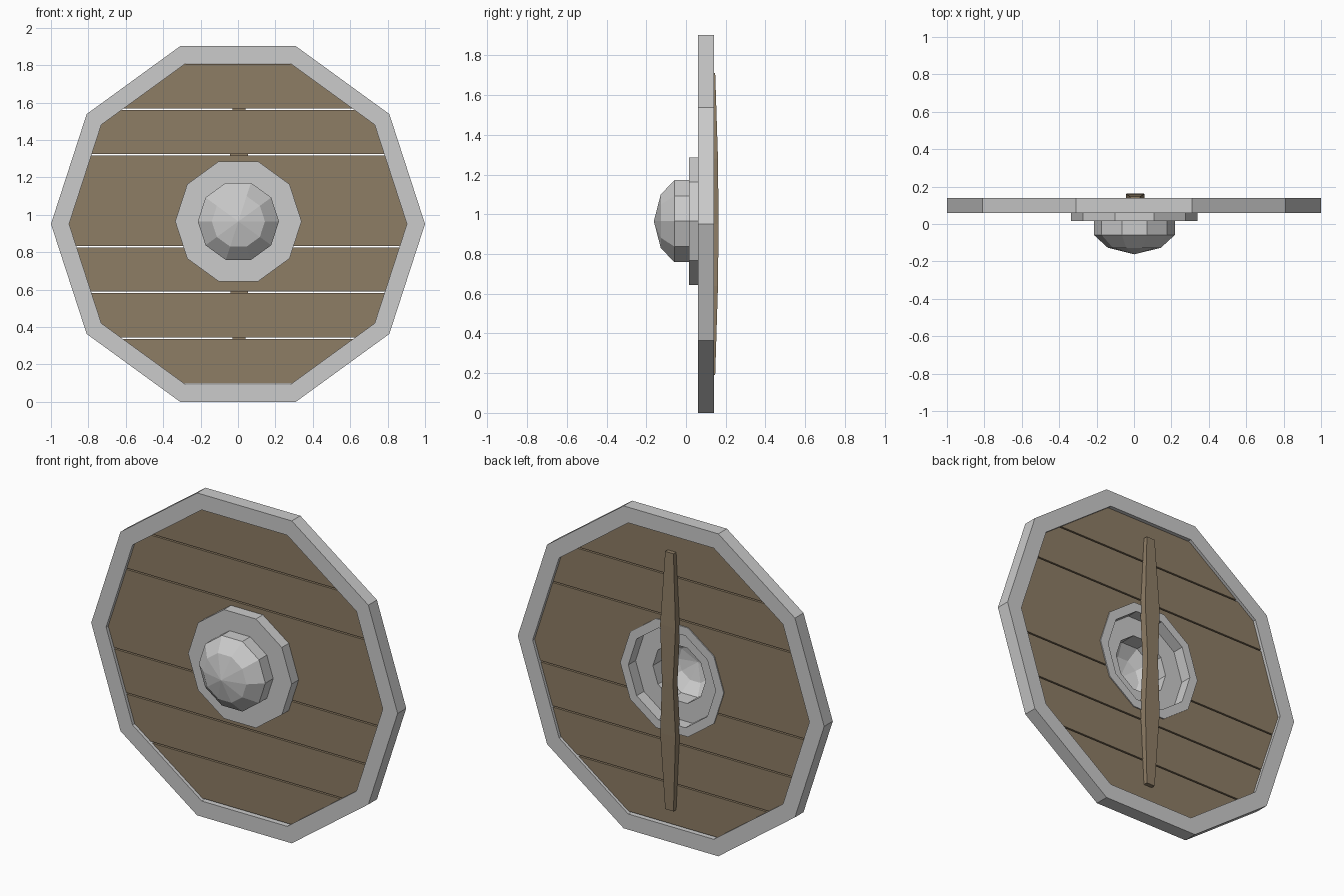
import bpy, bmesh, math
from mathutils import Vector

if "Cube" in bpy.data.objects:
    bpy.data.objects.remove(bpy.data.objects["Cube"])

SIDES = 10
CZ = 0.951          # shield centre height
BOSS_Z = 0.965      # boss centre height


def finish(bm, name, mat=None):
    bmesh.ops.remove_doubles(bm, verts=bm.verts, dist=1e-5)
    bmesh.ops.recalc_face_normals(bm, faces=bm.faces)
    me = bpy.data.meshes.new(name)
    bm.to_mesh(me)
    bm.free()
    ob = bpy.data.objects.new(name, me)
    bpy.context.collection.objects.link(ob)
    if mat:
        me.materials.append(mat)
    return ob


def lathe(profile, cx, cz):
    """Revolve a closed (radius, y) profile around the y axis in SIDES steps."""
    bm = bmesh.new()
    rings = []
    for i in range(SIDES):
        a = 2 * math.pi * i / SIDES
        rings.append([bm.verts.new((cx + r * math.cos(a), y, cz + r * math.sin(a)))
                      for r, y in profile])
    n = len(profile)
    for i in range(SIDES):
        p, q = rings[i], rings[(i + 1) % SIDES]
        for j in range(n):
            k = (j + 1) % n
            if profile[j][0] == 0 and profile[k][0] == 0:
                continue
            bm.faces.new((p[j], p[k], q[k], q[j]))
    return bm


def disc(radius, y0, y1, cx, cz):
    return lathe([(0, y0), (radius, y0), (radius, y1), (0, y1)], cx, cz)


wood = bpy.data.materials.new("wood")
wood.diffuse_color = (0.27, 0.205, 0.13, 1)
wood.use_nodes = True
wood.node_tree.nodes["Principled BSDF"].inputs["Base Color"].default_value = wood.diffuse_color

# Metal rim
finish(lathe([(1, 0.06), (1, 0.14), (0.903, 0.14), (0.903, 0.06)], 0, CZ), "rim")

# Hollow boss with a stepped flange and faceted dome
finish(lathe([(0, -0.162), (0.142, -0.127), (0.217, -0.058), (0.217, 0.015),
              (0.338, 0.015), (0.338, 0.128), (0.285, 0.128), (0.285, 0.06),
              (0.172, 0.06), (0.172, -0.035), (0.11, -0.09), (0, -0.115)],
             0.002, BOSS_Z), "boss")

# Helper that opens the planks behind the boss
cutter = finish(disc(0.325, 0, 0.2, 0.002, BOSS_Z), "boss_hole_cutter")
cutter.hide_render = True
cutter.hide_viewport = True
cutter.display_type = 'WIRE'

# Planks sliced from a ten-sided board
PITCH, GAP = 0.245, 0.004
for i in range(7):
    low = 0.095 + i * PITCH
    high = low + PITCH
    # the joint above the middle plank is tight
    z0 = low + (0 if i == 4 else GAP)
    z1 = high - (0 if i == 3 else GAP)
    bm = disc(0.905, 0.08, 0.122, 0, CZ)
    bmesh.ops.remove_doubles(bm, verts=bm.verts, dist=1e-5)
    for z, d in ((z0, -1), (z1, 1)):
        res = bmesh.ops.bisect_plane(
            bm, geom=bm.verts[:] + bm.edges[:] + bm.faces[:],
            plane_co=Vector((0, 0, z)), plane_no=Vector((0, 0, d)), clear_outer=True)
        edges = [e for e in res["geom_cut"] if isinstance(e, bmesh.types.BMEdge)]
        edges = [e for e in edges if e.is_boundary]
        if edges:
            bmesh.ops.holes_fill(bm, edges=edges, sides=0)
    plank = finish(bm, f"plank_{i + 1}", wood)
    if 1 < i < 5:
        mod = plank.modifiers.new("boss_hole", 'BOOLEAN')
        mod.operation = 'DIFFERENCE'
        mod.solver = 'EXACT'
        mod.object = cutter

# Tapered grip bar across the back: (z, half width, front y, back y)
bm = bmesh.new()
rings = []
for z, w, y0, y1 in ((0.19, 0.027, 0.118, 0.147), (0.64, 0.05, 0.118, 0.161),
                     (0.95, 0.036, 0.122, 0.164), (1.28, 0.05, 0.118, 0.161),
                     (1.71, 0.027, 0.118, 0.147)):
    rings.append([bm.verts.new((0.006 + x, y, z))
                  for x, y in ((-w, y0), (w, y0), (w, y1), (-w, y1))])
for p, q in zip(rings, rings[1:]):
    for j in range(4):
        k = (j + 1) % 4
        bm.faces.new((p[j], p[k], q[k], q[j]))
bm.faces.new(rings[0])
bm.faces.new(rings[-1])
finish(bm, "grip", wood)
